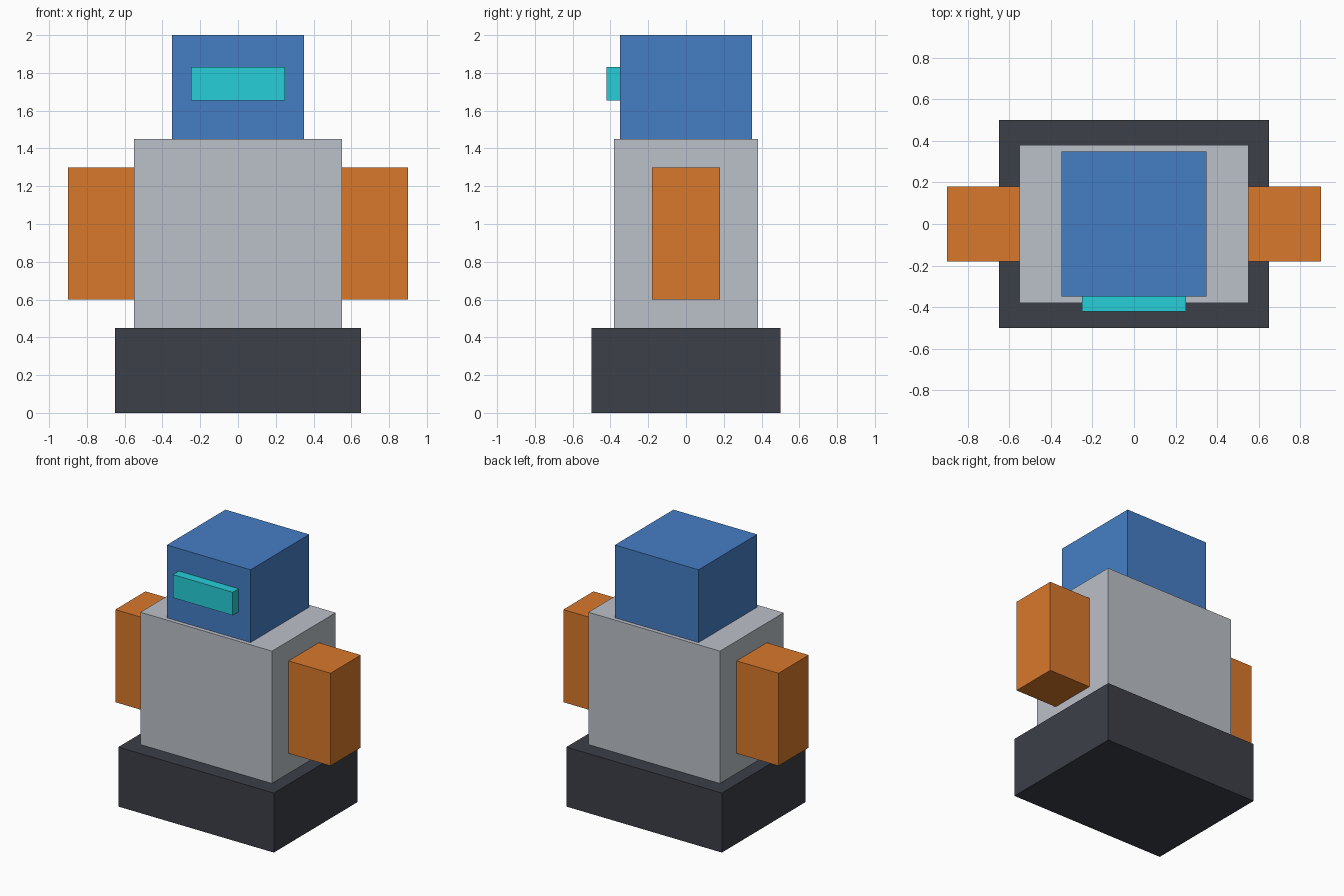
import bpy

if "Cube" in bpy.data.objects:
    bpy.data.objects.remove(bpy.data.objects["Cube"])


def material(name, rgb):
    mat = bpy.data.materials.new(name)
    mat.diffuse_color = (*rgb, 1.0)
    mat.use_nodes = True
    mat.node_tree.nodes["Principled BSDF"].inputs["Base Color"].default_value = mat.diffuse_color
    return mat


def box(name, x, y, z, mat=None):
    """Box spanning the given (min, max) ranges."""
    spans = (x, y, z)
    bpy.ops.mesh.primitive_cube_add(size=1, location=[(a + b) / 2 for a, b in spans])
    obj = bpy.context.object
    obj.name = name
    obj.scale = [b - a for a, b in spans]
    bpy.ops.object.transform_apply(location=False, rotation=False, scale=True)
    if mat:
        obj.data.materials.append(mat)
    return obj


dark = material("dark", (0.045, 0.05, 0.065))
silver = material("silver", (0.5, 0.53, 0.58))
blue = material("blue", (0.06, 0.21, 0.56))
cyan = material("cyan", (0.02, 0.62, 0.7))
orange = material("orange", (0.69, 0.19, 0.025))

# Stacked body
box("base", (-0.65, 0.65), (-0.5, 0.5), (0, 0.45), dark)
box("torso", (-0.55, 0.55), (-0.38, 0.38), (0.45, 1.45), silver)
box("head", (-0.35, 0.35), (-0.35, 0.35), (1.45, 2.0), blue)

# Visor on the front of the head
box("visor", (-0.25, 0.25), (-0.42, -0.35), (1.655, 1.83), cyan)

# Arms on both sides
for side, x in (("left", (-0.9, -0.55)), ("right", (0.55, 0.9))):
    box(side + "_arm", x, (-0.18, 0.18), (0.6, 1.3), orange)
